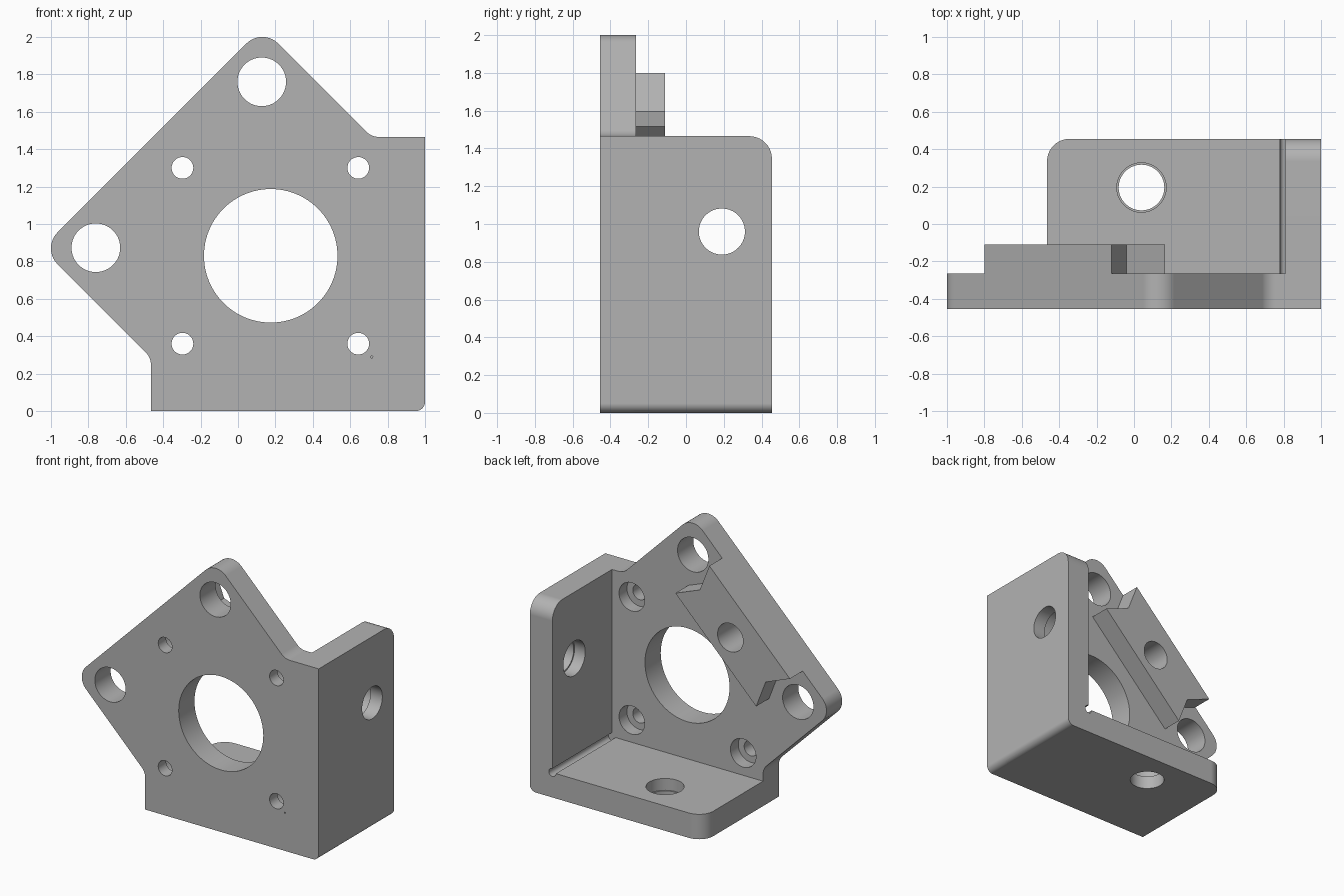
import bpy, bmesh, math
from mathutils import Vector

cube = bpy.data.objects.get("Cube")
if cube:
    bpy.data.objects.remove(cube)

grey = bpy.data.materials.new("machined_grey")
grey.use_nodes = True
COLOUR = (0.45, 0.45, 0.45, 1)
grey.diffuse_color = COLOUR
grey.node_tree.nodes["Principled BSDF"].inputs["Base Color"].default_value = COLOUR

FRONT, PLATE_BACK, BAR_BACK, BACK = -0.455, -0.265, -0.11, 0.455
INSIDE = -0.3      # overlap depth within the plate
LEFT, TOP, THICK = -0.465, 1.465, 0.19


def rounded(corners, steps=10):
    """Polygon from (u, v, radius) corners, each with a tangent arc."""
    out = []
    for i, (u, v, r) in enumerate(corners):
        p = Vector((u, v))
        if not r:
            out.append(p)
            continue
        a = (Vector(corners[i - 1][:2]) - p).normalized()
        b = (Vector(corners[(i + 1) % len(corners)][:2]) - p).normalized()
        half = a.angle(b) / 2
        centre = p + (a + b).normalized() * (r / math.sin(half))
        start = p + a * (r / math.tan(half)) - centre
        end = p + b * (r / math.tan(half)) - centre
        sweep = start.angle(end)
        for k in range(steps + 1):
            t = k / steps
            arc = start * math.sin((1 - t) * sweep) + end * math.sin(t * sweep)
            out.append(centre + arc / math.sin(sweep))
    return out


def circle(u, v, r, n=64):
    return [(u + r * math.cos(2 * math.pi * k / n),
             v + r * math.sin(2 * math.pi * k / n)) for k in range(n)]


def prism(name, points, axis, lo, hi):
    """Extrude a flat profile along one axis."""
    place = {"X": lambda u, v, d: (d, u, v),
             "Y": lambda u, v, d: (u, d, v),
             "Z": lambda u, v, d: (u, v, d)}[axis]
    bm = bmesh.new()
    rings = [[bm.verts.new(place(u, v, d)) for u, v in points] for d in (lo, hi)]
    bm.faces.new(rings[0])
    bm.faces.new(rings[1])
    for i in range(len(points)):
        bm.faces.new((rings[0][i - 1], rings[0][i], rings[1][i], rings[1][i - 1]))
    bmesh.ops.recalc_face_normals(bm, faces=bm.faces)
    mesh = bpy.data.meshes.new(name)
    bm.to_mesh(mesh)
    bm.free()
    mesh.materials.append(grey)
    ob = bpy.data.objects.new(name, mesh)
    bpy.context.collection.objects.link(ob)
    return ob


def combine(target, tool, operation):
    """Apply a boolean and discard the tool."""
    mod = target.modifiers.new("combine", "BOOLEAN")
    mod.operation, mod.object, mod.solver = operation, tool, "EXACT"
    bpy.context.view_layer.update()
    result = target.evaluated_get(bpy.context.evaluated_depsgraph_get())
    mesh = bpy.data.meshes.new_from_object(result)
    target.modifiers.clear()
    target.data = mesh
    bpy.data.objects.remove(tool)


# Floor and side wall, trimmed to their rounded back corners
bracket = prism("mounting_bracket", rounded([
    (-0.6, 0, 0), (1, 0, 0.05), (1, 1.6, 0), (1 - THICK, 1.6, 0),
    (1 - THICK, THICK, 0), (-0.6, THICK, 0)]), "Y", INSIDE, 0.6)
combine(bracket, prism("wall_trim", rounded([
    (-1, -1, 0), (BACK, -1, 0), (BACK, TOP, 0.12), (-1, TOP, 0)]),
    "X", -2, 2), "INTERSECT")
combine(bracket, prism("floor_trim", rounded([
    (LEFT, -1, 0), (2, -1, 0), (2, BACK, 0), (LEFT, BACK, 0.12)]),
    "Z", -1, 3), "INTERSECT")

# Front plate with diagonal lobes
combine(bracket, prism("front_plate", rounded([
    (LEFT, 0, 0), (1, 0, 0.05), (1, TOP, 0), (2.18 - TOP, TOP, 0.1),
    (0.13, 2.05, 0.12), (-1.05, 0.87, 0.12), (LEFT, -0.18 - LEFT, 0.1)]),
    "Y", FRONT, PLATE_BACK), "UNION")

# Diagonal bar with a vee notch at each end, symmetric about x + z = 1
end = [(-0.12, 1.80), (-0.04, 1.595), (0.167, 1.515)]
other_end = [(1 - z, 1 - x) for x, z in reversed(end)]
combine(bracket, prism("diagonal_bar", end + other_end,
                       "Y", INSIDE, BAR_BACK), "UNION")

# Relief groove where the wall meets the floor
cuts = [("groove", circle(1 - THICK, THICK, 0.03, 32), "Y", PLATE_BACK, 1)]

# Central opening and lobe holes
for x, z, r in ((0.175, 0.83, 0.357), (0.127, 1.76, 0.13), (-0.76, 0.873, 0.13)):
    cuts.append(("plate_hole", circle(x, z, r, 96), "Y", -1, 1 if r < 0.2 else 0))

# Screw holes, counterbored from behind
for x in (-0.297, 0.643):
    for z in (0.36, 1.3):
        cuts.append(("screw_hole", circle(x, z, 0.058, 48), "Y", -1, 0))
        cuts.append(("counterbore", circle(x, z, 0.108, 48), "Y", -0.36, 0))

# Stepped holes in the wall and the floor
cuts += [("wall_hole", circle(0.19, 0.96, 0.122), "X", 0.7, 2),
         ("wall_step", circle(0.19, 0.96, 0.132), "X", 0.7, 0.9),
         ("floor_hole", circle(0.04, 0.195, 0.122), "Z", -1, 0.3),
         ("floor_step", circle(0.04, 0.195, 0.132), "Z", 0.1, 0.3),
         ("pin_mark", circle(0.715, 0.29, 0.006, 12), "Y", -1, -0.43)]
for cut in cuts:
    combine(bracket, prism(*cut), "DIFFERENCE")

# Smooth the rounds and keep the flats flat
bpy.ops.object.select_all(action="DESELECT")
bracket.select_set(True)
bpy.context.view_layer.objects.active = bracket
bpy.ops.object.shade_smooth_by_angle(angle=math.radians(20))
normals = bracket.modifiers.new("flat_normals", "WEIGHTED_NORMAL")
normals.keep_sharp = True
